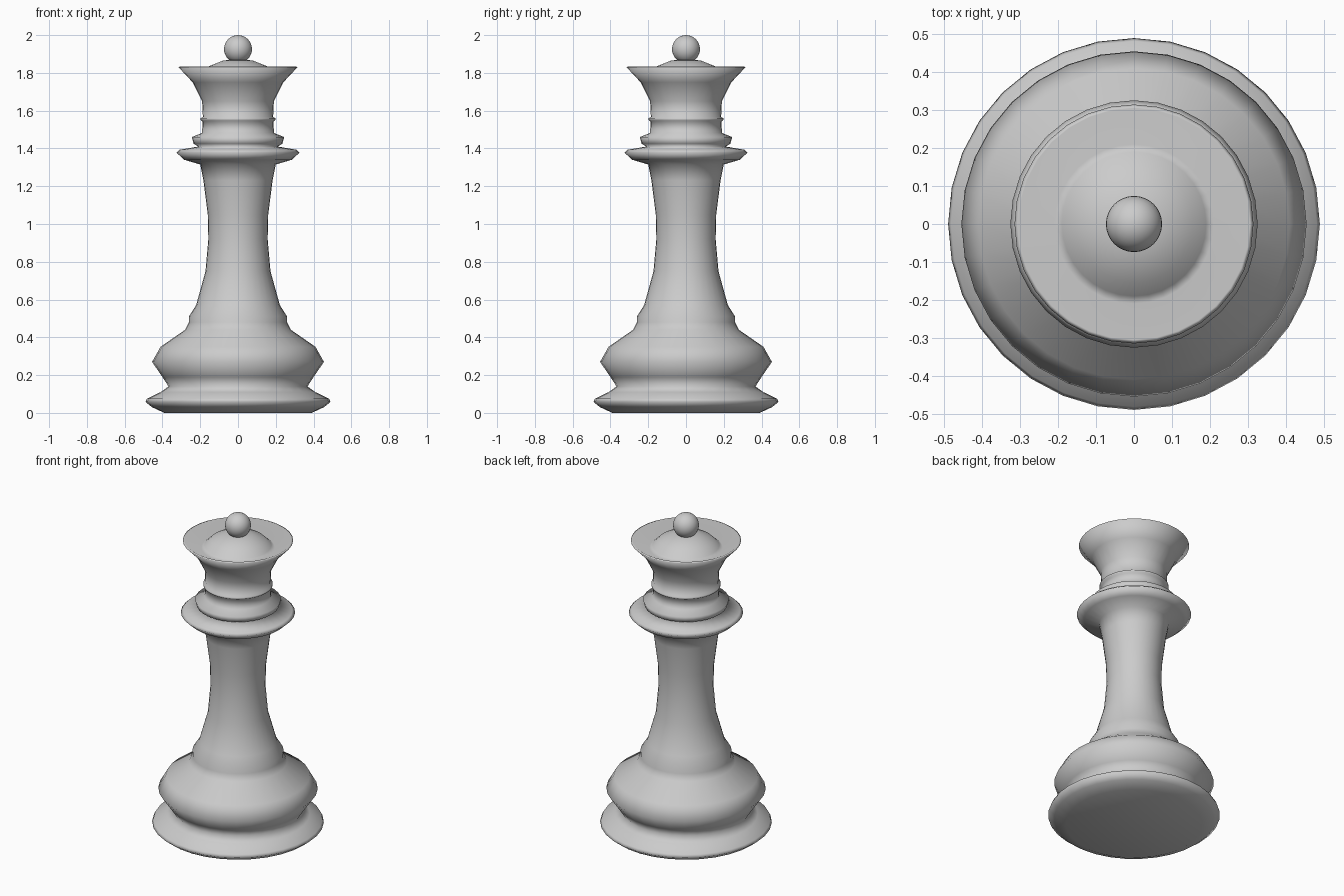
import bpy, bmesh, math

cube = bpy.data.objects.get("Cube")
if cube:
    bpy.data.objects.remove(cube)

mat = bpy.data.materials.new("light_grey")
mat.use_nodes = True
GREY = (0.6, 0.6, 0.6, 1)
mat.diffuse_color = GREY
mat.node_tree.nodes["Principled BSDF"].inputs["Base Color"].default_value = GREY


def finish(name, bm):
    bmesh.ops.recalc_face_normals(bm, faces=bm.faces)
    for f in bm.faces:
        f.smooth = True
    mesh = bpy.data.meshes.new(name)
    bm.to_mesh(mesh)
    bm.free()
    mesh.materials.append(mat)
    obj = bpy.data.objects.new(name, mesh)
    bpy.context.collection.objects.link(obj)
    return obj


def lathe(name, profile, sides=32):
    """Spin a (radius, height) profile around z."""
    bm = bmesh.new()
    verts = [bm.verts.new((r, 0, z)) for r, z in profile]
    edges = [bm.edges.new(pair) for pair in zip(verts, verts[1:])]
    bmesh.ops.spin(bm, geom=verts + edges, cent=(0, 0, 0), axis=(0, 0, 1),
                   angle=math.tau, steps=sides)
    bmesh.ops.remove_doubles(bm, verts=bm.verts, dist=0.0005)
    return finish(name, bm)


# Profile sections, from the foot up to the crown
foot = [(0, 0), (0.39, 0), (0.455, 0.03), (0.49, 0.058), (0.482, 0.075),
        (0.41, 0.11), (0.368, 0.14)]
bulge = [(0.40, 0.19), (0.455, 0.27), (0.41, 0.35), (0.28, 0.44)]
stem = [(0.26, 0.48), (0.26, 0.51), (0.222, 0.57), (0.172, 0.75),
        (0.157, 0.92), (0.16, 1.05), (0.183, 1.23), (0.2, 1.315)]
collar = [(0.285, 1.34), (0.326, 1.378), (0.31, 1.393), (0.21, 1.41),
          (0.235, 1.425), (0.245, 1.46), (0.19, 1.482)]
neck = [(0.188, 1.543), (0.198, 1.55), (0.198, 1.56), (0.186, 1.567)]
crown = [(0.19, 1.65), (0.24, 1.75), (0.315, 1.83), (0.305, 1.835)]
dish = [(0.21, 1.785), (0.19, 1.80), (0.155, 1.835), (0.08, 1.865), (0, 1.875)]

lathe("queen_body", foot + bulge + stem + collar + neck + crown + dish)

# Ball on top
bm = bmesh.new()
bmesh.ops.create_uvsphere(bm, u_segments=32, v_segments=16, radius=0.074)
finish("top_ball", bm).location.z = 1.926
